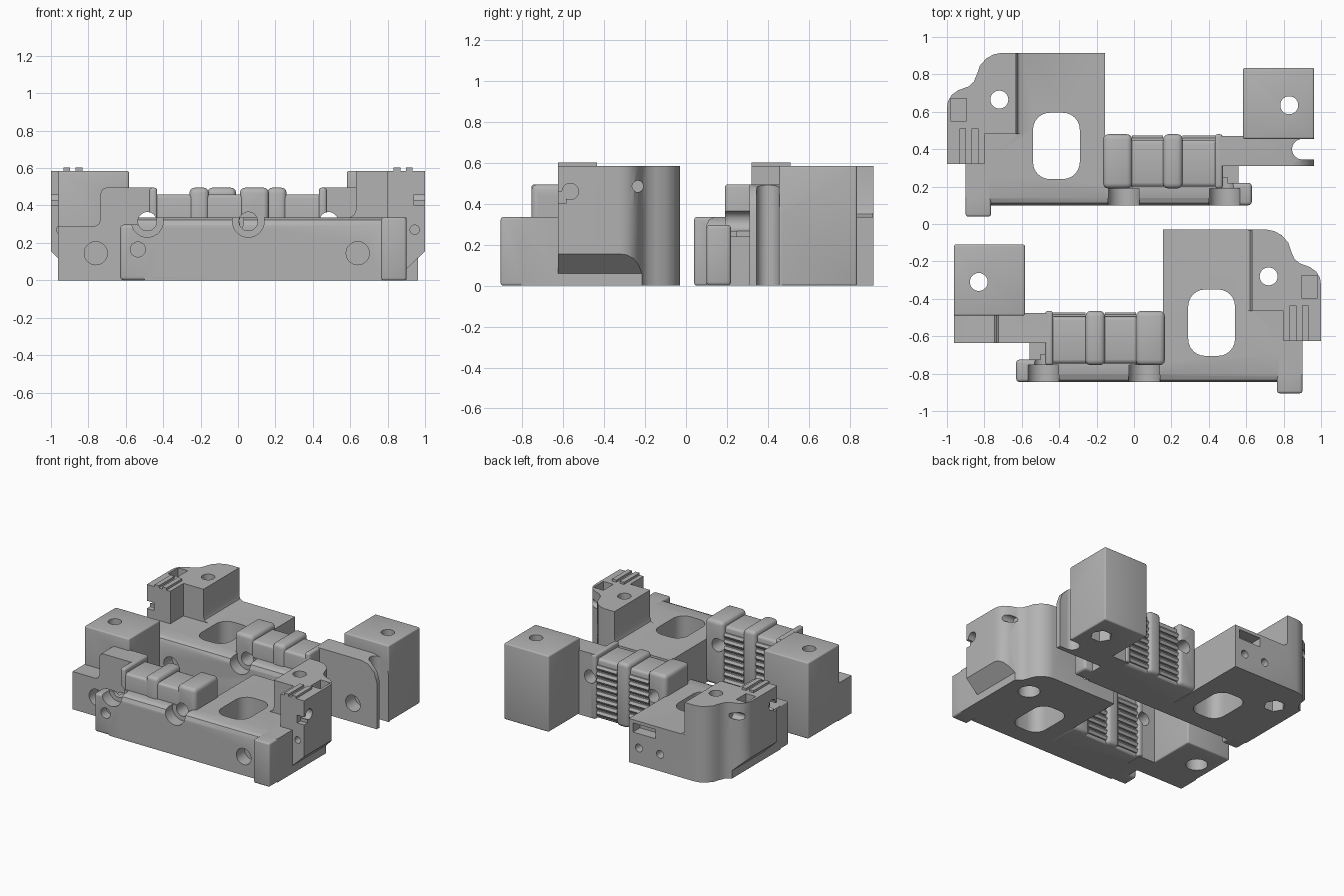
import bpy, bmesh
from math import pi, cos, sin, radians
from mathutils import Matrix

cube = bpy.data.objects.get("Cube")
if cube:
    bpy.data.objects.remove(cube)

grey = bpy.data.materials.new("plain grey")
grey.use_nodes = True
grey.diffuse_color = (0.45, 0.45, 0.45, 1)
grey.node_tree.nodes["Principled BSDF"].inputs["Base Color"].default_value = (0.45, 0.45, 0.45, 1)


def finish(name, bm):
    bmesh.ops.recalc_face_normals(bm, faces=bm.faces)
    mesh = bpy.data.meshes.new(name)
    bm.to_mesh(mesh)
    bm.free()
    ob = bpy.data.objects.new(name, mesh)
    bpy.context.collection.objects.link(ob)
    return ob


def prism(points, lo, hi, axis="z", bevel=0, name="solid"):
    """Extrude a 2D profile along an axis; points are the other two axes in order."""
    def place(p, h):
        return {"x": (h, p[0], p[1]), "y": (p[0], h, p[1]), "z": (p[0], p[1], h)}[axis]
    bm = bmesh.new()
    ends = [[bm.verts.new(place(p, h)) for p in points] for h in (lo, hi)]
    n = len(points)
    for ring in ends:
        bm.faces.new(ring)
    for i in range(n):
        j = (i + 1) % n
        bm.faces.new((ends[0][i], ends[0][j], ends[1][j], ends[1][i]))
    bmesh.ops.recalc_face_normals(bm, faces=bm.faces)
    if bevel:
        bmesh.ops.bevel(bm, geom=bm.edges[:], offset=bevel, segments=3,
                        profile=0.5, affect="EDGES")
    return finish(name, bm)


def box(x0, x1, y0, y1, z0, z1, bevel=0):
    return prism([(x0, y0), (x1, y0), (x1, y1), (x0, y1)], z0, z1, "z", bevel)


def rod(a, b, r, lo, hi, axis, sides=28):
    ring = [(a + r * cos(2 * pi * i / sides), b + r * sin(2 * pi * i / sides)) for i in range(sides)]
    return prism(ring, lo, hi, axis)


def rounded(x0, x1, y0, y1, r):
    pts = []
    for k, (cx, cy) in enumerate([(x1 - r, y1 - r), (x0 + r, y1 - r), (x0 + r, y0 + r), (x1 - r, y0 + r)]):
        pts += [(cx + r * cos(pi / 2 * (k + i / 6)), cy + r * sin(pi / 2 * (k + i / 6))) for i in range(7)]
    return pts


def combine(base, others, operation):
    bpy.context.view_layer.objects.active = base
    for other in others:
        mod = base.modifiers.new("combine", "BOOLEAN")
        mod.operation, mod.solver, mod.object = operation, "EXACT", other
        bpy.ops.object.modifier_apply(modifier=mod.name)
        bpy.data.objects.remove(other)


# Rounded outer corner shared by the base and the tower
CORNER = [(-0.71, 0.915), (-0.75, 0.907), (-0.79, 0.885), (-0.825, 0.845), (-0.84, 0.80),
          (-0.857, 0.76), (-0.885, 0.735), (-0.94, 0.715), (-0.975, 0.69), (-0.995, 0.655), (-1, 0.62)]


def bracket(name, front):
    base = prism([(-0.155, 0.14), (-0.155, 0.915)] + CORNER +
                 [(-1, 0.32), (-0.9, 0.32), (-0.9, 0.14)], 0, 0.335, name=name)
    parts = [
        # tower with fillet at its foot
        prism([(-0.63, 0.48), (-0.63, 0.915)] + CORNER + [(-1, 0.32), (-0.8, 0.32), (-0.8, 0.48)], 0.3, 0.585),
        prism([(-0.65, 0.3), (-0.65, 0.375), (-0.63, 0.375), (-0.621, 0.35), (-0.595, 0.335),
               (-0.595, 0.3)], 0.48, 0.914, "y"),
        # foot
        box(-0.9, -0.765, 0.04, 0.36, 0, 0.335, 0.012),
        # front rail, its lower end and shelf
        prism([(0.1, 0), (0.1, 0.295), (0.112, 0.323), (0.14, 0.335), (0.25, 0.335), (0.25, 0)],
              -0.77, 0.5, "x"),
        box(0.4, 0.63, 0.1, 0.22, 0, 0.297, 0.018),
        box(0.4, 0.56, 0.12, 0.35, 0, 0.24),
        # grip bar core and ribs
        box(-0.165, 0.46, 0.2, 0.45, 0, 0.46, 0.02),
        box(-0.165, -0.01, 0.19, 0.48, 0.002, 0.495, 0.028),
        box(0.155, 0.26, 0.19, 0.48, 0.002, 0.495, 0.028),
        box(0.432, 0.475, 0.19, 0.48, 0.002, 0.495, 0.015),
        # end block
        box(0.583, 0.963, 0.455, 0.835, 0, 0.585, 0.01),
    ]
    # side arm
    if front:
        arm = [(0.45, 0), (0.963, 0), (0.963, 0.29), (0.765, 0.29), (0.745, 0.3), (0.735, 0.325),
               (0.735, 0.465), (0.725, 0.487), (0.705, 0.495), (0.45, 0.495)]
    else:
        arm = [(0.45, 0), (0.963, 0), (0.963, 0.36), (0.94, 0.43), (0.89, 0.48), (0.83, 0.495), (0.45, 0.495)]
    parts.append(prism(arm, 0.31, 0.47, "y"))
    # clip ridges on the tower
    for x in (-0.915, -0.85):
        parts.append(box(x - 0.018, x + 0.018, 0.32, 0.51, 0.56, 0.602))
    combine(base, parts, "UNION")

    hex_sides = 28 if front else 6
    cuts = [
        prism(rounded(-0.54, -0.29, 0.24, 0.595, 0.09), -0.1, 0.7),
        # undercut along the outer side
        prism([(-0.9, 0.06), (-0.9, -0.1), (-1.1, -0.1), (-1.1, 0.25)], 0.31, 0.75, "y"),
        # cross bores
        rod(-0.64, 0.145, 0.062, 0, 0.2, "y"),
        rod(0.76, 0.145, 0.062, 0.2, 0.42, "y"),
        rod(0.535, 0.165, 0.04, 0, 0.17, "y"),
        # tower slots and side holes
        box(-0.98, -0.895, 0.55, 0.67, 0.5, 0.7),
        rod(0.38, 0.46, 0.04, -1.1, -0.94, "x"),
        rod(0.71, 0.485, 0.028, -1.1, -0.88, "x"),
        box(-1.1, -0.94, 0.3, 0.36, 0.4, 0.46),
        rod(-0.945, 0.27, 0.025, 0.2, 0.4, "y"),
        # rear pocket and pin holes
        box(-0.38, -0.19, 0.83, 1, 0.24, 0.31),
        rod(-0.24, 0.13, 0.03, 0.8, 1, "y"),
        rod(-0.42, 0.13, 0.03, 0.8, 1, "y"),
    ]
    # screw holes with recesses underneath
    for x, y in ((-0.72, 0.665), (0.83, 0.635)):
        cuts += [rod(x, y, 0.048, -0.1, 0.7, "z"), rod(x, y, 0.077, -0.1, 0.1, "z", hex_sides)]
    # shaft bores with wide seats in the rail
    for x in (-0.055, 0.485):
        cuts += [rod(x, 0.315, 0.085, 0, 0.19, "y"), rod(x, 0.315, 0.05, 0.1, 0.6, "y")]
    if not front:
        cuts += [rod(0.9, 0.4, 0.055, -0.1, 0.7, "z"), box(0.9, 1.1, 0.345, 0.455, -0.1, 0.7)]
    combine(base, cuts, "DIFFERENCE")
    return base


def grip_teeth(name):
    teeth = bmesh.new()
    for x0, x1 in ((-0.01, 0.155), (0.26, 0.435)):
        for i in range(8):
            bmesh.ops.create_cone(
                teeth, cap_ends=True, segments=6, radius1=0.022, radius2=0.022, depth=x1 - x0,
                matrix=Matrix.Translation(((x0 + x1) / 2, 0.45, 0.045 + 0.05 * i)) @ Matrix.Rotation(pi / 2, 4, "Y"))
    return finish(name, teeth)


# The front bracket is the mirrored back one, moved forward
for side, front in (("back", False), ("front", True)):
    for ob in (bracket(side + "_bracket", front), grip_teeth(side + "_grip_teeth")):
        if front:
            ob.data.transform(Matrix.Translation((0, -0.945, 0)) @ Matrix.Diagonal((-1, 1, 1, 1)))
            ob.data.flip_normals()
        ob.data.materials.clear()
        ob.data.materials.append(grey)
        bpy.ops.object.select_all(action="DESELECT")
        ob.select_set(True)
        bpy.context.view_layer.objects.active = ob
        bpy.ops.object.shade_smooth_by_angle(angle=radians(32))
